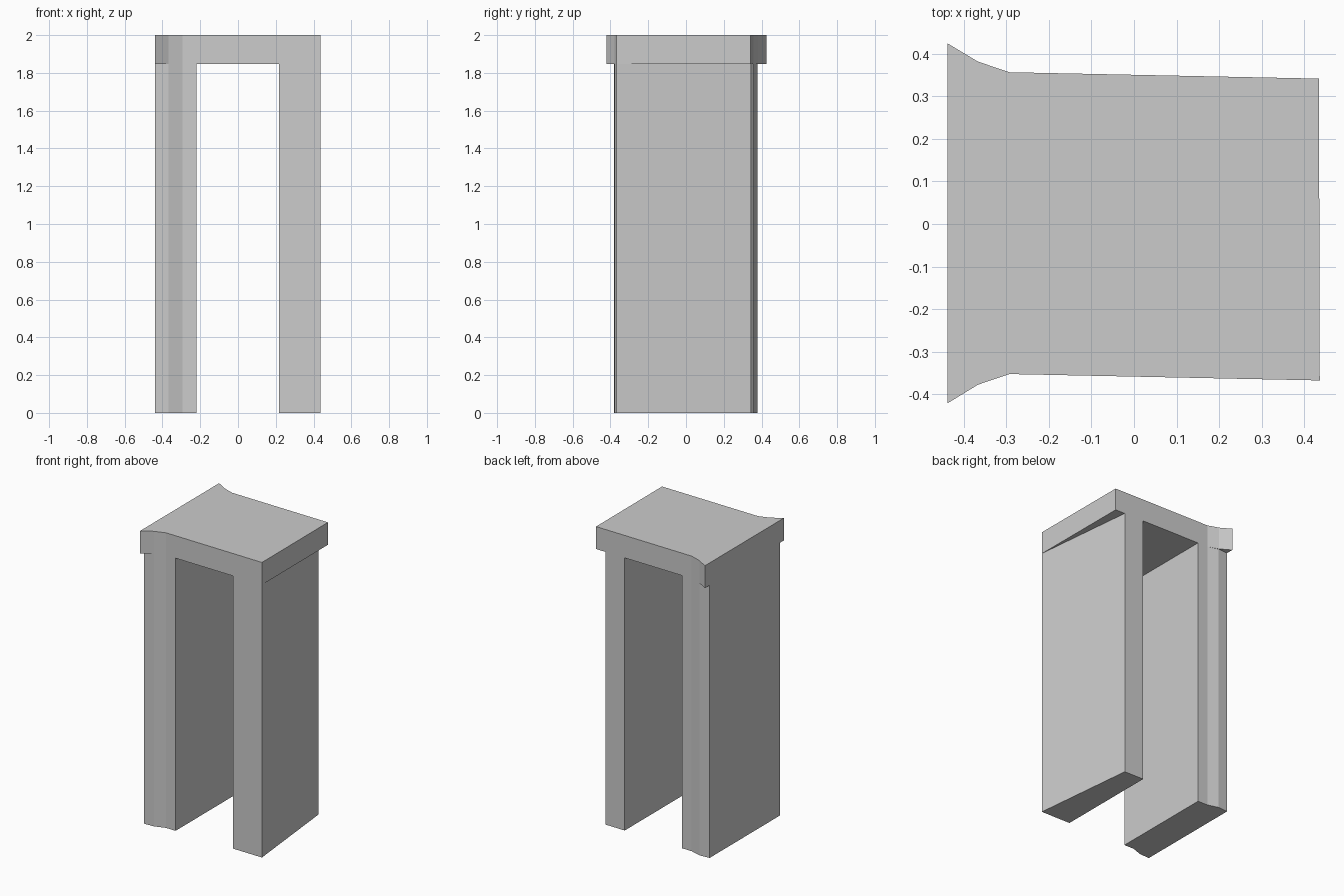
import bpy
import bmesh

if "Cube" in bpy.data.objects:
    bpy.data.objects.remove(bpy.data.objects["Cube"])


def prism(name, outline, z0, z1):
    """Extrude a plan outline vertically into a closed solid."""
    bm = bmesh.new()
    base = bm.faces.new([bm.verts.new((x, y, z0)) for x, y in outline])
    top = bmesh.ops.extrude_face_region(bm, geom=[base])["geom"]
    verts = [g for g in top if isinstance(g, bmesh.types.BMVert)]
    bmesh.ops.translate(bm, verts=verts, vec=(0, 0, z1 - z0))
    bmesh.ops.recalc_face_normals(bm, faces=bm.faces)
    mesh = bpy.data.meshes.new(name)
    bm.to_mesh(mesh)
    bm.free()
    obj = bpy.data.objects.new(name, mesh)
    bpy.context.collection.objects.link(obj)
    return obj


UNDERSIDE = 1.848

# Top slab, flaring out at its left end
prism("top_slab", [
    (-0.439, -0.422), (-0.367, -0.378), (-0.293, -0.353), (0.437, -0.368),
    (0.435, 0.342), (-0.293, 0.357), (-0.367, 0.382), (-0.439, 0.425),
], UNDERSIDE, 2.0)

# Left leg with faceted, slightly flared ends
prism("left_leg", [
    (-0.439, -0.380), (-0.367, -0.378), (-0.293, -0.353), (-0.22, -0.3545),
    (-0.22, 0.3555), (-0.293, 0.357), (-0.367, 0.378), (-0.439, 0.374),
], 0.0, UNDERSIDE)

# Right leg, narrowing towards the back under the slab
prism("right_leg", [
    (0.217, -0.3635), (0.437, -0.368), (0.363, 0.3435), (0.217, 0.3465),
], 0.0, UNDERSIDE)
